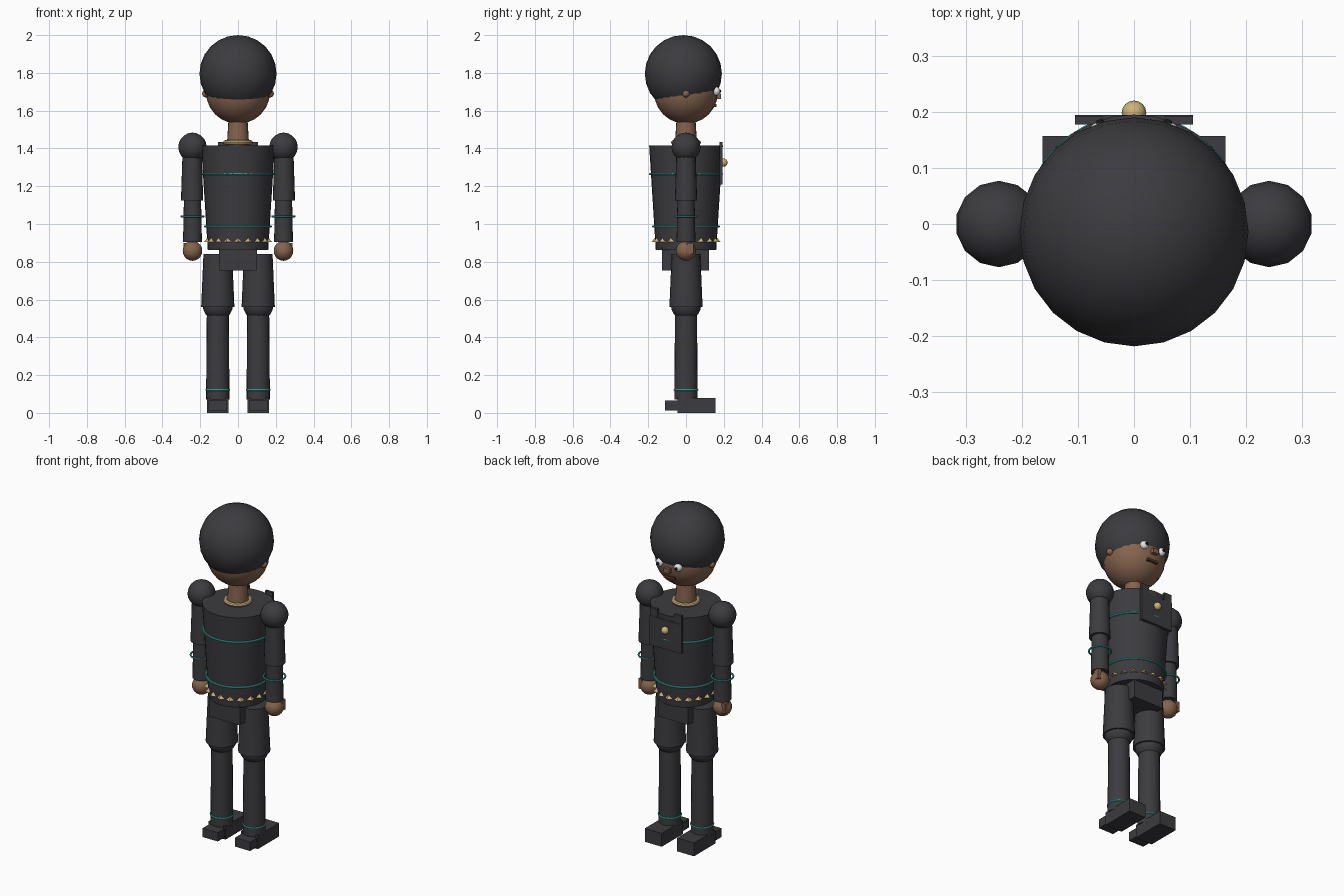
import bpy, math
from mathutils import Vector

if "Cube" in bpy.data.objects:
    bpy.data.objects.remove(bpy.data.objects["Cube"])


def mat(name, r, g, b):
    m = bpy.data.materials.new(name)
    m.diffuse_color = (r, g, b, 1)
    m.use_nodes = True
    m.node_tree.nodes["Principled BSDF"].inputs["Base Color"].default_value = m.diffuse_color
    return m


CHAR = mat("charcoal", 0.045, 0.044, 0.050)
SKIN = mat("brown skin", 0.235, 0.125, 0.075)
LIP = mat("dark brown", 0.10, 0.045, 0.03)
GOLD = mat("pale gold", 0.62, 0.45, 0.20)
TEAL = mat("teal", 0.045, 0.50, 0.42)
WHITE = mat("white", 0.80, 0.80, 0.80)
BLACK = mat("black", 0.01, 0.01, 0.012)


def finish(name, m, smooth=True):
    o = bpy.context.object
    o.name = name
    o.data.materials.append(m)
    if smooth:
        bpy.ops.object.shade_smooth_by_angle(angle=math.radians(40))
    return o


def ball(name, m, loc, r, seg=24, rings=12):
    bpy.ops.mesh.primitive_uv_sphere_add(segments=seg, ring_count=rings, radius=r, location=loc)
    return finish(name, m)


def tube(name, m, x, y, z0, z1, r0, r1, seg=20):
    bpy.ops.mesh.primitive_cone_add(vertices=seg, radius1=r0, radius2=r1, depth=z1 - z0,
                                    location=(x, y, (z0 + z1) / 2))
    return finish(name, m)


def ring(name, m, x, z, r, t, seg=32):
    bpy.ops.mesh.primitive_torus_add(major_segments=seg, minor_segments=8, major_radius=r,
                                     minor_radius=t, location=(x, 0, z))
    return finish(name, m)


def box(name, m, lo, hi):
    lo, hi = Vector(lo), Vector(hi)
    bpy.ops.mesh.primitive_cube_add(size=1, location=(lo + hi) / 2)
    bpy.context.object.scale = hi - lo
    return finish(name, m, False)


# head, hair and neck
ball("head", SKIN, (0, 0, 1.70), 0.17)
ball("hair", CHAR, (0, -0.014, 1.796), 0.204)
tube("neck", SKIN, 0, 0, 1.40, 1.56, 0.06, 0.05)
ring("collar_ring", GOLD, 0, 1.432, 0.067, 0.012)

# face, on the +y side
box("nose", SKIN, (-0.018, 0.15, 1.663), (0.018, 0.186, 1.69))
box("mouth", LIP, (-0.035, 0.14, 1.62), (0.035, 0.162, 1.634))
for s, side in ((-1, "left"), (1, "right")):
    ball(side + "_eye", WHITE, (s * 0.06, 0.158, 1.703), 0.024, 12, 8)
    ball(side + "_pupil", BLACK, (s * 0.06, 0.178, 1.703), 0.009, 8, 6)
    ball(side + "_ear", SKIN, (s * 0.17, 0, 1.69), 0.02, 12, 8)

# torso with glowing bands
tube("torso", CHAR, 0, 0, 0.862, 1.415, 0.16, 0.195, 32)
ring("upper_band", TEAL, 0, 1.265, 0.190, 0.006, 40)
ring("lower_band", TEAL, 0, 0.987, 0.174, 0.006, 40)

# belt of pointed studs
for i in range(18):
    a = math.tau * i / 18 + math.pi / 2
    bpy.ops.mesh.primitive_cone_add(vertices=4, radius1=0.026, radius2=0, depth=0.028,
                                    location=(0.158 * math.cos(a), 0.158 * math.sin(a), 0.919),
                                    rotation=(0, 0, a))
    finish("belt_stud", GOLD, False)

# pelvis
box("pelvis", CHAR, (-0.10, -0.126, 0.755), (0.10, 0.122, 0.875))

# chest plate with strap tabs and a stud
box("chest_plate", CHAR, (-0.105, 0.177, 1.21), (0.105, 0.194, 1.385))
for s in (-1, 1):
    box("strap_tab", CHAR, (s * 0.08 - 0.025, 0.177, 1.38), (s * 0.08 + 0.025, 0.192, 1.435))
ball("chest_stud", GOLD, (0, 0.198, 1.325), 0.022, 16, 8)

# arms and legs
for s, side in ((-1, "left"), (1, "right")):
    x = s * 0.241
    ball(side + "_shoulder", CHAR, (x, 0, 1.407), 0.077, 14, 10)
    tube(side + "_upper_arm", CHAR, x + s * 0.002, 0, 1.125, 1.40, 0.059, 0.05)
    tube(side + "_forearm", CHAR, x, 0, 0.905, 1.15, 0.05, 0.045)
    ring(side + "_arm_band", TEAL, x, 1.04, 0.060, 0.005)
    ball(side + "_hand", SKIN, (x, 0, 0.858), 0.053, 14, 10)
    box(side + "_thumb", SKIN, (x + s * 0.035 - 0.012, 0.005, 0.84),
        (x + s * 0.035 + 0.012, 0.04, 0.90))

    x = s * 0.107
    tube(side + "_thigh", CHAR, x, 0, 0.56, 0.84, 0.088, 0.076)
    ball(side + "_knee", CHAR, (x, 0, 0.57), 0.08, 16, 10)
    tube(side + "_shin", CHAR, x, 0, 0.07, 0.56, 0.062, 0.058)
    ring(side + "_ankle_band", TEAL, x, 0.122, 0.061, 0.005)
    box(side + "_foot", CHAR, (x - 0.056, -0.045, 0.0), (x + 0.056, 0.157, 0.08))
    box(side + "_heel", CHAR, (x - 0.05, -0.11, 0.012), (x + 0.05, -0.04, 0.065))
